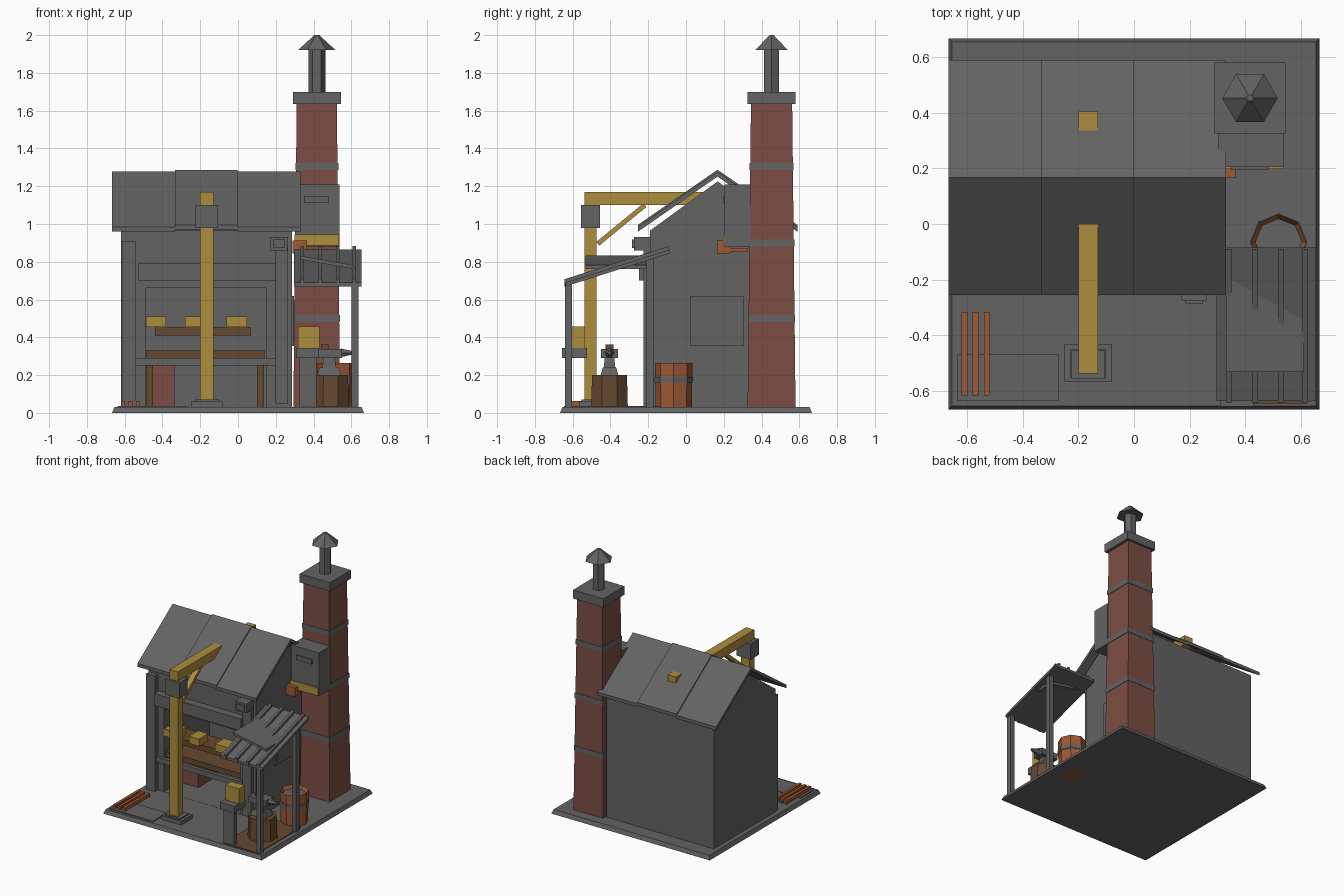
import bpy, bmesh, math
from mathutils import Matrix, Vector

if "Cube" in bpy.data.objects:
    bpy.data.objects.remove(bpy.data.objects["Cube"])

def mat(name, r, g, b):
    m = bpy.data.materials.new(name)
    m.diffuse_color = (r, g, b, 1)
    m.use_nodes = True
    m.node_tree.nodes["Principled BSDF"].inputs["Base Color"].default_value = m.diffuse_color
    return m

GRAY = mat("stone_gray", 0.125, 0.125, 0.125)
YELLOW = mat("ochre_wood", 0.42, 0.27, 0.045)
BRICK = mat("red_brick", 0.20, 0.075, 0.056)
ORANGE = mat("rust_wood", 0.34, 0.10, 0.035)
BROWN = mat("dark_wood", 0.13, 0.066, 0.029)

def finish(bm, name, m):
    bmesh.ops.recalc_face_normals(bm, faces=bm.faces)
    me = bpy.data.meshes.new(name)
    bm.to_mesh(me)
    bm.free()
    me.materials.append(m)
    ob = bpy.data.objects.new(name, me)
    bpy.context.collection.objects.link(ob)
    return ob

def box(name, m, x0, x1, y0, y1, z0, z1, inset=0.0):
    """Box from its limits; inset shrinks the top on each side."""
    bm = bmesh.new()
    bmesh.ops.create_cube(bm, size=1)
    for v in bm.verts:
        i = inset if v.co.z > 0 else 0
        v.co = (x1 - i if v.co.x > 0 else x0 + i,
                y1 - i if v.co.y > 0 else y0 + i,
                z1 if v.co.z > 0 else z0)
    return finish(bm, name, m)

def prism(name, m, pts, a0, a1, axis="x"):
    """Extrude a profile: (y, z) points along x, or (x, z) points along y."""
    bm = bmesh.new()
    put = (lambda p, a: (a, p[0], p[1])) if axis == "x" else (lambda p, a: (p[0], a, p[1]))
    f = bm.faces.new([bm.verts.new(put(p, a0)) for p in pts])
    ext = bmesh.ops.extrude_face_region(bm, geom=[f])
    d = Vector((a1 - a0, 0, 0)) if axis == "x" else Vector((0, a1 - a0, 0))
    bmesh.ops.translate(bm, vec=d, verts=[v for v in ext["geom"] if isinstance(v, bmesh.types.BMVert)])
    return finish(bm, name, m)

def drum(name, m, x, y, z0, z1, r0, r1, n, turn=0.0):
    bm = bmesh.new()
    bmesh.ops.create_cone(bm, cap_ends=True, segments=n, radius1=r0, radius2=r1, depth=z1 - z0,
                          matrix=Matrix.Translation((x, y, (z0 + z1) / 2)) @ Matrix.Rotation(turn, 4, "Z"))
    return finish(bm, name, m)

# Ground
box("ground_slab", GRAY, -.667, .667, -.667, .667, 0, .03, .012)
box("paving_plate", GRAY, -.637, -.27, -.637, -.47, .03, .037)
box("dirt_floor", BROWN, .33, .62, -.645, -.13, .03, .036)
for i in range(3):
    x = -.62 + i * .04
    box("loose_plank", ORANGE, x, x + .021, -.617, -.317, .037, .062)

# House with an open front room
house = prism("house_walls", GRAY, [(-.19, .025), (.55, .025), (.55, .96), (.167, 1.225), (-.19, .965)], -.62, .285)
cutter = box("room_cutter", GRAY, -.49, .15, -.4, .36, .031, .66)
cutter.hide_render = True
mod = house.modifiers.new("room", "BOOLEAN")
mod.object = cutter
mod.operation = "DIFFERENCE"
mod.solver = "EXACT"
bpy.context.view_layer.update()
baked = bpy.data.meshes.new_from_object(house.evaluated_get(bpy.context.evaluated_depsgraph_get()))
house.modifiers.clear()
house.data = baked
bpy.data.objects.remove(cutter)

# Roof in three panels, the middle one raised
for i, lift in enumerate((0, .01, 0)):
    x0 = -.667 + i * .3323
    top = [(-.255, .985), (.167, 1.277), (.59, .985)]
    pts = [(y, z + lift) for y, z in top] + [(y, z + lift - .026) for y, z in reversed(top)]
    prism("roof_panel", GRAY, pts, x0, x0 + .3323)

# Front framing
box("left_post", GRAY, -.615, -.54, -.225, -.17, .03, .91)
box("right_post", GRAY, .195, .265, -.225, -.17, .05, .88)
box("lintel", GRAY, -.53, .2, -.25, -.18, .70, .79)
box("front_rail", GRAY, -.54, .2, -.21, -.18, .25, .29)
box("lantern", GRAY, .17, .262, -.275, -.19, .86, .93)
box("lantern_glass", GRAY, .184, .248, -.285, -.27, .873, .917)

# Workbench, forge and shelf inside
box("forge_block", BRICK, -.487, -.335, 0, .25, .03, .25)
box("bench_top", BROWN, -.488, .14, -.17, .12, .29, .33)
for x in (-.488, .1):
    box("bench_leg", BROWN, x, x + .038, -.1, -.06, .03, .29)
box("shelf", BROWN, -.44, .07, -.16, 0, .41, .455)
for x0, x1 in ((-.488, -.38), (-.28, -.195), (-.06, .047)):
    box("shelf_crate", YELLOW, x0, x1, -.19, -.08, .455, .51)

# Side window
box("window_frame", GRAY, .28, .297, .02, .305, .355, .62)
box("window_pane", GRAY, .29, .302, .045, .285, .375, .595)

# Chimney
CX, CY = .417, .453
box("chimney_stack", BRICK, .293, .541, .326, .580, .03, 1.64, .018)
for z in (.48, .88, 1.285):
    h = .128 - .018 * z / 1.64
    box("chimney_band", GRAY, CX - h, CX + h, CY - h - .002, CY + h + .002, z, z + .038)
box("chimney_cap", GRAY, .29, .545, .326, .580, 1.635, 1.70)
drum("flue_pipe", GRAY, CX, CY, 1.69, 1.93, .045, .045, 6, math.pi / 2)
drum("flue_hat", GRAY, CX, CY, 1.92, 2.0, .1, .013, 6, math.pi / 2)
box("flue_box", GRAY, .302, .537, .205, .345, .88, 1.21)
box("flue_slot", GRAY, .35, .483, .195, .21, 1.112, 1.147)
box("flue_trim", YELLOW, .30, .535, .197, .21, .885, .945)
box("bracket_block", ORANGE, .288, .365, .165, .232, .845, .912)
box("bracket_arm", ORANGE, .31, .36, .225, .325, .853, .872)

# Crane
box("crane_foot", GRAY, -.25, -.08, -.567, -.433, .03, .06, .0)
box("crane_foot_top", GRAY, -.228, -.1, -.553, -.45, .055, .07)
box("crane_post", YELLOW, -.2, -.13, -.538, -.475, .07, 1.12)
box("crane_collar", GRAY, -.225, -.105, -.555, -.455, .98, 1.10)
box("crane_beam", YELLOW, -.2, -.13, -.537, .405, 1.10, 1.17)
prism("crane_brace", YELLOW, [(-.475, .905), (-.46, .885), (-.21, 1.09), (-.225, 1.11)], -.185, -.145)

# Lean-to canopy
for y in (-.64, -.21):
    box("canopy_post", GRAY, .602, .637, y, y + .037, .03, .69 if y < -.5 else .82)
slope = [(-.637, .69), (-.085, .865), (-.085, .845), (-.637, .67)]
prism("canopy_sheet", GRAY, slope, .297, .655)
for x in (.33, .425, .518, .605):
    prism("canopy_rib", GRAY, [(y - .005, z + (.018 if i < 2 else 0)) for i, (y, z) in enumerate(slope)], x, x + .02)
prism("loose_sheet", GRAY, [(.33, .832), (.612, .782), (.612, .762), (.33, .812)], -.533, -.19, "y")

# Side table with crate
box("table_top", GRAY, .31, .43, -.657, -.525, .29, .343)
box("table_leg", GRAY, .325, .415, -.64, -.605, .03, .29)
box("table_crate", YELLOW, .318, .432, -.605, -.535, .343, .457)

# Stump and anvil
SX, SY = .49, -.405
drum("stump", BROWN, SX, SY, .03, .2, .105, .1, 8, math.pi / 8)
box("anvil_base", GRAY, SX - .07, SX + .055, SY - .047, SY + .047, .2, .24, .012)
box("anvil_waist", GRAY, SX - .045, SX + .03, SY - .032, SY + .032, .23, .3, .008)
box("anvil_body", GRAY, SX - .085, SX + .06, SY - .045, SY + .045, .29, .337)
horn = drum("anvil_horn", GRAY, 0, 0, 0, .065, .026, .01, 6)
horn.data.transform(Matrix.Translation((SX + .055, SY, .318)) @ Matrix.Rotation(math.pi / 2, 4, "Y"))
box("hammer_head", BROWN, SX - .05, SX - .01, SY - .02, SY + .02, .337, .362)

# Barrel
BX, BY = .52, -.065
bm = bmesh.new()
bmesh.ops.create_cone(bm, cap_ends=True, segments=8, radius1=.095, radius2=.1, depth=.265,
                      matrix=Matrix.Translation((BX, BY, .1325)))
lid = [f for f in bm.faces if f.normal.z > .9]
bmesh.ops.inset_region(bm, faces=lid, thickness=.016)
bmesh.ops.translate(bm, vec=(0, 0, -.03), verts=lid[0].verts)
finish(bm, "barrel", ORANGE)
drum("barrel_water", GRAY, BX, BY, .234, .24, .083, .083, 8)
drum("barrel_hoop", GRAY, BX, BY, .16, .19, .103, .103, 8)
